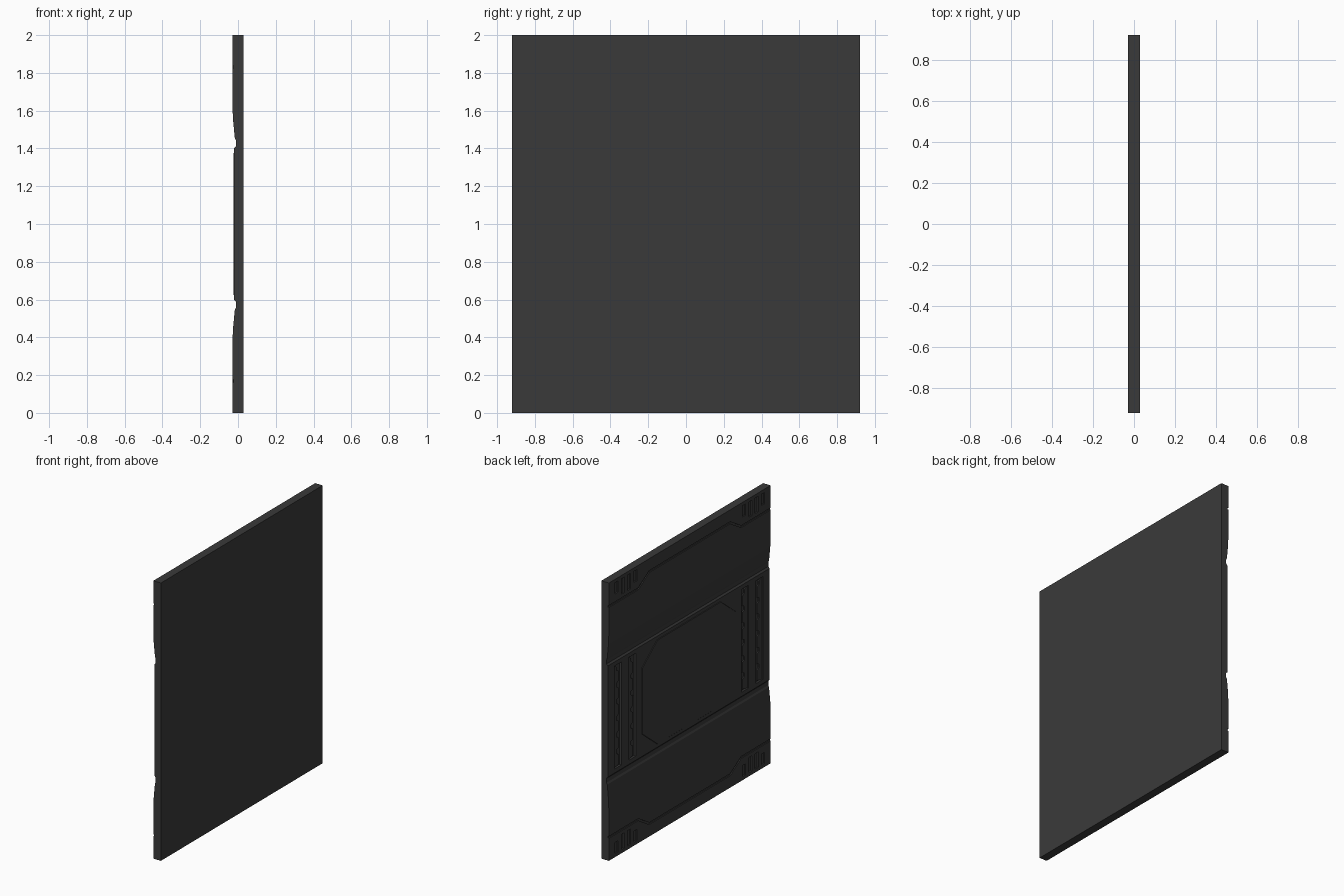
import bpy, bmesh

if "Cube" in bpy.data.objects:
    bpy.data.objects.remove(bpy.data.objects["Cube"])

mat = bpy.data.materials.new("dark_metal")
mat.diffuse_color = (0.042, 0.042, 0.042, 1)
mat.use_nodes = True
mat.node_tree.nodes["Principled BSDF"].inputs["Base Color"].default_value = mat.diffuse_color


def make_object(name, polys, offset):
    """Extrude each planar polygon by the offset and join them as one object."""
    bm = bmesh.new()
    for pts in polys:
        face = bm.faces.new([bm.verts.new(p) for p in pts])
        ext = bmesh.ops.extrude_face_region(bm, geom=[face])
        verts = [g for g in ext["geom"] if isinstance(g, bmesh.types.BMVert)]
        bmesh.ops.translate(bm, vec=offset, verts=verts)
    bmesh.ops.recalc_face_normals(bm, faces=bm.faces)
    me = bpy.data.meshes.new(name)
    bm.to_mesh(me)
    bm.free()
    me.materials.append(mat)
    ob = bpy.data.objects.new(name, me)
    bpy.context.collection.objects.link(ob)
    return ob


def flat(pts, x, sy=1, flip=False):
    """Place (y, z) outline at depth x, optionally mirrored in y or about z = 1."""
    return [(x, y * sy, 2 - z if flip else z) for y, z in pts]


def rect(y0, y1, z0, z1):
    return [(y0, z0), (y1, z0), (y1, z1), (y0, z1)]


# Wall slab: side profile with tapered bands and two full-width grooves
upper = [(-0.021, 1.40), (-0.011, 1.412), (-0.011, 1.442), (-0.017, 1.455),
         (-0.027, 1.56), (-0.03, 1.65), (-0.03, 2.0)]
lower = [(x, 2 - z) for x, z in reversed(upper)]
profile = lower + upper + [(0.03, 2.0), (0.03, 0.0)]
slab = make_object("wall_slab", [[(x, -0.92, z) for x, z in profile]], (0, 1.84, 0))

# Cutters: trapezoid seams, corner vents and vertical slots
SLOTS = [(0.60, 0.68), (0.765, 0.845)]
seam = [(-1.0, 1.824), (-0.585, 1.824), (-0.46, 1.9), (0.46, 1.9), (0.585, 1.824), (1.0, 1.824)]
ribbon = seam + [(y, z + 0.014) for y, z in reversed(seam)]
seams = [flat(ribbon, -0.06, 1, f) for f in (False, True)]
vents, slots = [], []
for sy in (1, -1):
    for f in (False, True):
        for i in range(4):
            y = 0.60 + i * 0.072
            drop = 0.03 if i in (1, 2) else 0
            vents.append(flat(rect(y, y + 0.035, 1.895 - drop, 1.975), -0.06, sy, f))
    for y0, y1 in SLOTS:
        slots.append(flat(rect(y0, y1, 0.63, 1.37), -0.06, sy))

for name, polys, floor in (("seam_cutter", seams, -0.023), ("vent_cutter", vents, -0.02),
                           ("slot_cutter", slots, -0.006)):
    cutter = make_object(name, polys, (floor + 0.06, 0, 0))
    cutter.hide_render = True
    cutter.hide_viewport = True
    cutter.display_type = 'WIRE'
    mod = slab.modifiers.new(name, 'BOOLEAN')
    mod.operation = 'DIFFERENCE'
    mod.solver = 'EXACT'
    mod.object = cutter

# Slot racks: toothed strips lying inside each vertical slot
racks = []
for sy in (1, -1):
    for y0, y1 in SLOTS:
        edge = []
        for i in range(6):
            z = 0.64 + i * 0.12
            edge += [(y0 + 0.025, z), (y0 + 0.025, z + 0.075),
                     (y0 + 0.045, z + 0.085), (y0 + 0.045, z + 0.11)]
        rack = [(y1, 0.63)] + edge + [(y1, 1.37)]
        racks.append(flat(rack, -0.014, sy))
make_object("slot_racks", racks, (0.01, 0, 0))

# Raised centre plate with clipped corners
octagon = [(-0.53, 0.76), (-0.36, 0.625), (0.36, 0.625), (0.53, 0.76),
           (0.53, 1.24), (0.36, 1.375), (-0.36, 1.375), (-0.53, 1.24)]
plate = make_object("centre_plate", [flat(octagon, -0.025)], (0.01, 0, 0))
bev = plate.modifiers.new("bevel", 'BEVEL')
bev.width = 0.002
bev.segments = 1
